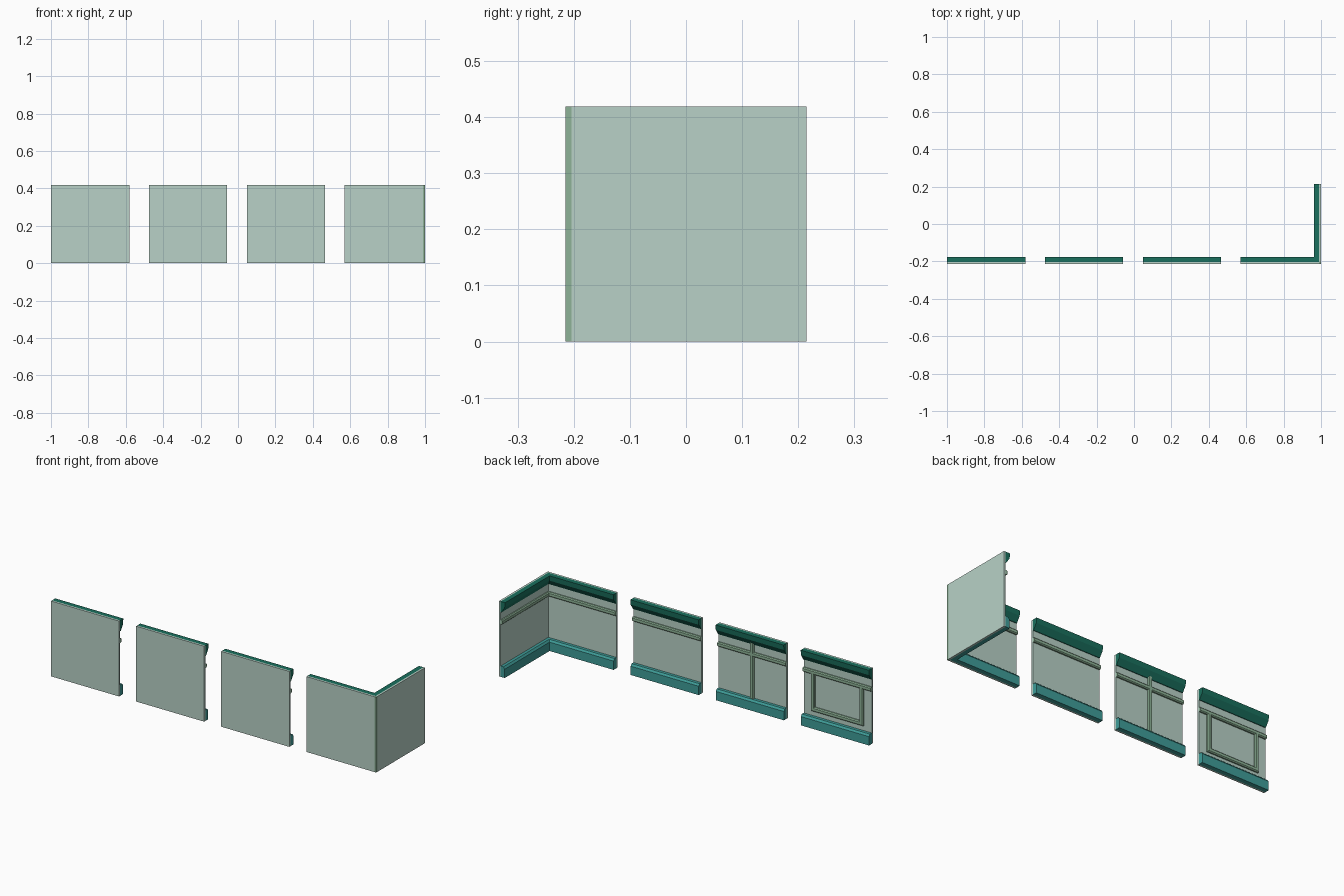
import bpy, bmesh

if "Cube" in bpy.data.objects:
    bpy.data.objects.remove(bpy.data.objects["Cube"])

U = 2 / 4.775            # tile size
T = U / 40               # wall thickness
Y0 = -(U + T) / 2        # outer face of the front walls
YW = Y0 + T              # inner face carrying the mouldings


def material(name, color):
    m = bpy.data.materials.new(name)
    m.diffuse_color = (*color, 1)
    m.use_nodes = True
    m.node_tree.nodes["Principled BSDF"].inputs["Base Color"].default_value = m.diffuse_color
    return m


WALL = material("pale_sage", (0.48, 0.64, 0.57))
TRIM = material("mid_green", (0.27, 0.45, 0.31))
CROWN = material("deep_green", (0.01, 0.16, 0.11))
BASE = material("teal", (0.05, 0.34, 0.32))

# moulding sections as (depth from wall, height)
CROWN_PROFILE = [(0, U), (0.027, U), (0.025, U - 0.028), (0.004, U - 0.06), (0, U - 0.06)]
RAIL_Z, RAIL_H, RAIL_D = 0.305, 0.012, 0.012
RAIL_PROFILE = [(0, RAIL_Z - RAIL_H), (RAIL_D * 0.6, RAIL_Z - RAIL_H), (RAIL_D, RAIL_Z - RAIL_H * 0.6),
                (RAIL_D, RAIL_Z + RAIL_H * 0.6), (RAIL_D * 0.6, RAIL_Z + RAIL_H), (0, RAIL_Z + RAIL_H)]
BASE_PROFILE = [(0, 0), (0.025, 0), (0.025, 0.049), (0.017, 0.06), (0, 0.06)]
# upright / frame section as (across, depth)
BAR_PROFILE = [(-0.012, 0), (-0.012, 0.007), (-0.007, 0.012), (0.007, 0.012), (0.012, 0.007), (0.012, 0)]


def loft(name, rings, mat):
    """Solid made by joining equal-sized rings, capped at both ends."""
    bm = bmesh.new()
    rows = [[bm.verts.new(p) for p in ring] for ring in rings]
    n = len(rows[0])
    for a, b in zip(rows, rows[1:]):
        for i in range(n):
            j = (i + 1) % n
            bm.faces.new((a[i], a[j], b[j], b[i]))
    bm.faces.new(rows[0])
    bm.faces.new(rows[-1])
    bmesh.ops.recalc_face_normals(bm, faces=bm.faces)
    me = bpy.data.meshes.new(name)
    bm.to_mesh(me)
    bm.free()
    me.materials.append(mat)
    ob = bpy.data.objects.new(name, me)
    bpy.context.collection.objects.link(ob)
    return ob


def box(name, x0, x1, y0, y1, mat):
    loft(name, [[(x0, y0, z), (x1, y0, z), (x1, y1, z), (x0, y1, z)] for z in (0, U)], mat)


def moulding(name, profile, x0, x1, mat, y_end=None):
    """Horizontal moulding, mitred round the inside corner when y_end is given."""
    rings = [[(x0, YW + d, z) for d, z in profile]]
    if y_end is None:
        rings.append([(x1, YW + d, z) for d, z in profile])
    else:
        rings.append([(x1 - d, YW + d, z) for d, z in profile])
        rings.append([(x1 - d, y_end, z) for d, z in profile])
    loft(name, rings, mat)


def panel(name, x0, y_end=None):
    box(name + "_wall", x0, x0 + U, Y0, YW, WALL)
    moulding(name + "_crown", CROWN_PROFILE, x0, x0 + U, CROWN, y_end)
    moulding(name + "_rail", RAIL_PROFILE, x0, x0 + U, TRIM, y_end)
    moulding(name + "_baseboard", BASE_PROFILE, x0, x0 + U, BASE, y_end)


starts = [-1 + 1.25 * U * i for i in range(4)]
panel("framed", starts[0])
panel("divided", starts[1])
panel("plain", starts[2])
panel("corner", starts[3], -Y0)

# U-shaped frame hanging below the rail of the first panel
xl, xr, zb = starts[0] + 0.06, starts[0] + U - 0.06, 0.10
loft("framed_inset_frame", [
    [(xl + w, YW + d, RAIL_Z) for w, d in BAR_PROFILE],
    [(xl + w, YW + d, zb + w) for w, d in BAR_PROFILE],
    [(xr - w, YW + d, zb + w) for w, d in BAR_PROFILE],
    [(xr - w, YW + d, RAIL_Z) for w, d in BAR_PROFILE]], TRIM)

# centre upright of the second panel, from baseboard to crown
xm = starts[1] + U / 2
loft("divided_upright", [[(xm + w, YW + d, z) for w, d in BAR_PROFILE] for z in (0.05, U - 0.05)], TRIM)

# return wall and corner post of the last panel
box("corner_return_wall", 1 - T, 1, YW, -Y0, WALL)
box("corner_post", 1 - T, 1, Y0, YW, TRIM)
